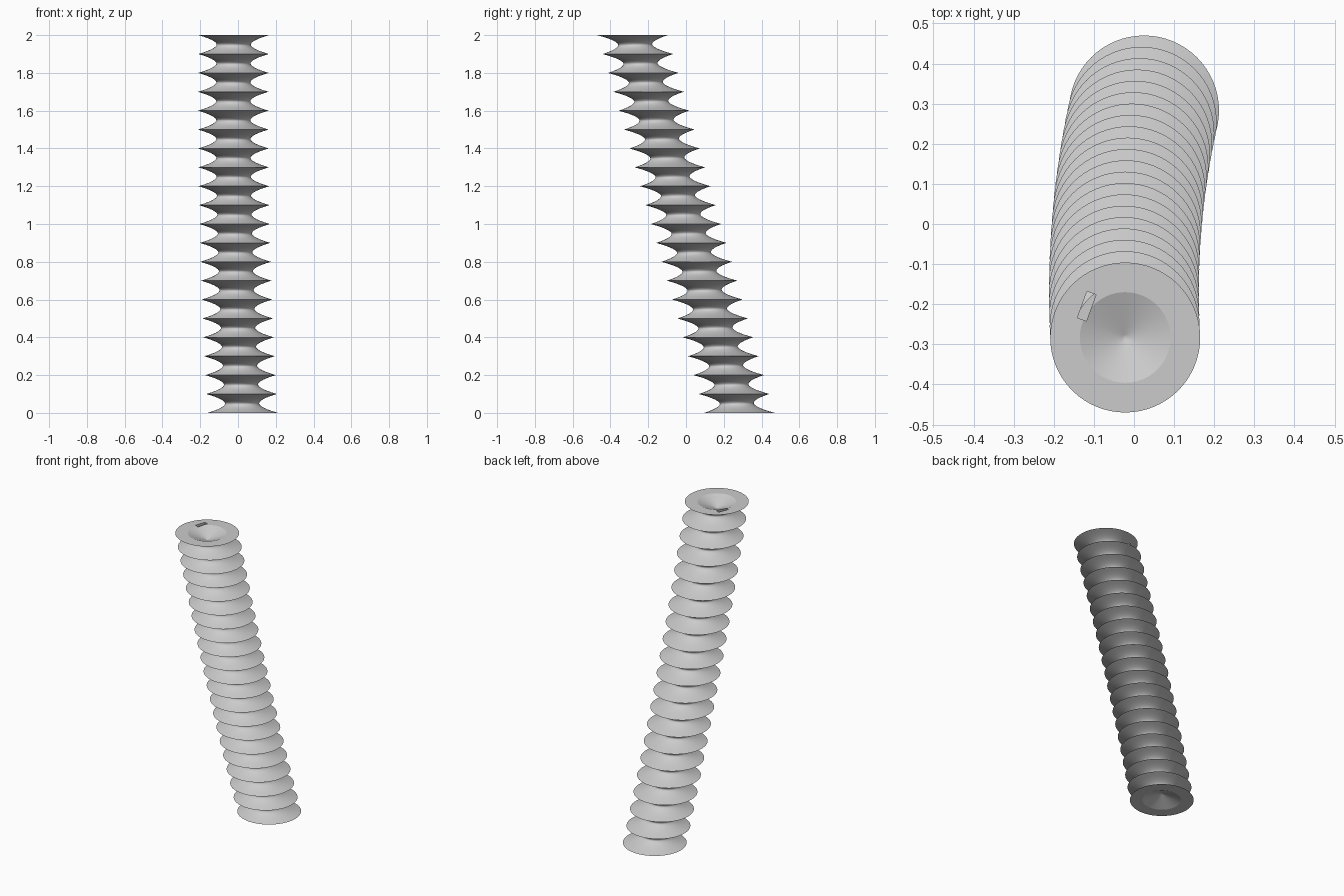
import bpy, bmesh, math

if "Cube" in bpy.data.objects:
    bpy.data.objects.remove(bpy.data.objects["Cube"])

SIDES = 64
SEGMENTS = 20
PITCH = 2.0 / SEGMENTS
RIM, WAIST, SOCKET, DEPTH = 0.187, 0.09, 0.113, 0.045


def centre(z):
    """Leaning, slightly bowed centre line."""
    return 0.025 - 0.05 + 0.05 * ((z - 1.6) / 1.6) ** 2, 0.283 * (1 - z)


def ring(bm, z, r, at=None):
    cx, cy = centre(z if at is None else at)
    return [bm.verts.new((cx + r * math.cos(2 * math.pi * i / SIDES),
                          cy + r * math.sin(2 * math.pi * i / SIDES), z))
            for i in range(SIDES)]


def bridge(bm, a, b):
    for i in range(SIDES):
        j = (i + 1) % SIDES
        bm.faces.new((a[i], a[j], b[j], b[i]))


def tip(bm, loop, z, at):
    cx, cy = centre(at)
    apex = bm.verts.new((cx, cy, z))
    for i in range(SIDES):
        bm.faces.new((loop[i], loop[(i + 1) % SIDES], apex))


grey = bpy.data.materials.new("light grey")
grey.diffuse_color = (0.6, 0.6, 0.6, 1)
grey.use_nodes = True
grey.node_tree.nodes["Principled BSDF"].inputs["Base Color"].default_value = grey.diffuse_color

# Column of hourglass segments with a conical socket in each end
bm = bmesh.new()
HALF = 8
loops = []
for k in range(SEGMENTS):
    for s in range(-HALF, HALF + (k == SEGMENTS - 1)):
        u = abs(s / HALF) ** 1.5
        z = (k + 0.5 + 0.5 * math.copysign(u, s)) * PITCH
        loops.append(ring(bm, z, WAIST + (RIM - WAIST) * u ** 1.8))
for a, b in zip(loops, loops[1:]):
    bridge(bm, a, b)
for outer, z, sign in ((loops[0], 0.0, 1), (loops[-1], 2.0, -1)):
    lip = ring(bm, z, SOCKET)
    inner = ring(bm, z + sign * DEPTH * 0.93, SOCKET * 0.07, at=z)
    bridge(bm, outer, lip)
    bridge(bm, lip, inner)
    tip(bm, inner, z + sign * DEPTH, z)
bmesh.ops.recalc_face_normals(bm, faces=bm.faces)
mesh = bpy.data.meshes.new("segmented_column")
bm.to_mesh(mesh)
bm.free()
column = bpy.data.objects.new("segmented_column", mesh)
bpy.context.collection.objects.link(column)
mesh.materials.append(grey)
bpy.context.view_layer.objects.active = column
column.select_set(True)
bpy.ops.object.shade_smooth_by_angle(angle=math.radians(20))

# Small notch cut into the lip of the top socket
bpy.ops.mesh.primitive_cube_add(size=1, location=(-0.118, -0.205, 2.0),
                                rotation=(0, 0, math.radians(-20)))
cutter = bpy.context.object
cutter.name = "notch_cutter"
cutter.scale = (0.024, 0.07, 0.04)
cutter.data.materials.append(grey)
cutter.hide_render = True
cutter.display_type = 'WIRE'
cut = column.modifiers.new("notch", 'BOOLEAN')
cut.operation = 'DIFFERENCE'
cut.solver = 'EXACT'
cut.object = cutter
